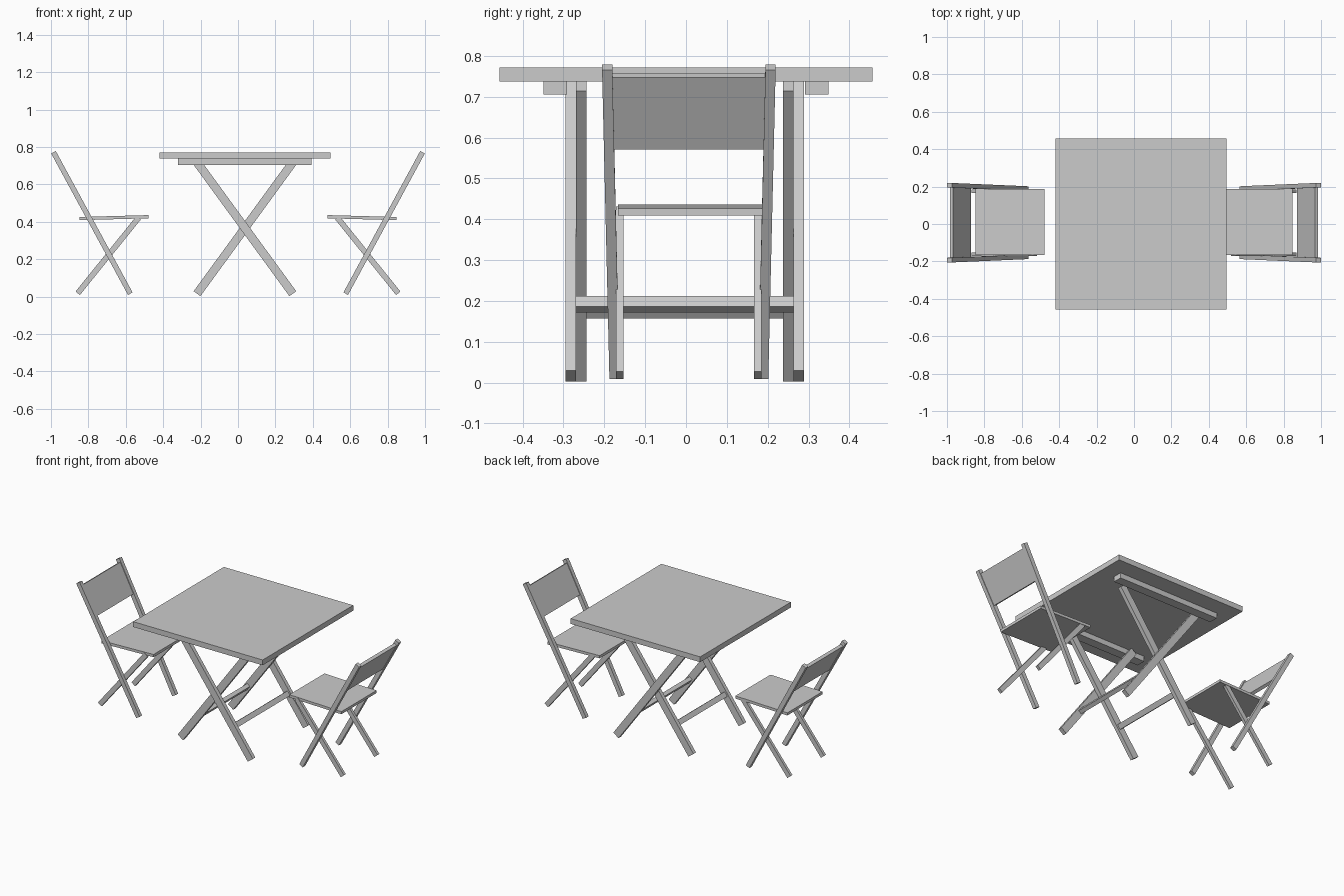
import bpy
from mathutils import Matrix, Vector

cube = bpy.data.objects.get("Cube")
if cube:
    bpy.data.objects.remove(cube, do_unlink=True)

grey = bpy.data.materials.new("plain grey")
grey.use_nodes = True
GREY = (0.6, 0.6, 0.6, 1)
grey.diffuse_color = GREY
grey.node_tree.nodes["Principled BSDF"].inputs["Base Color"].default_value = GREY


def beam(name, start, end, thick, width):
    """Box running from start to end; thick lies in the x-z plane, width along y."""
    start, end = Vector(start), Vector(end)
    along = (end - start).normalized()
    across = Vector((0, 1, 0)).cross(along).normalized()
    side = along.cross(across)
    bpy.ops.mesh.primitive_cube_add(size=1)
    ob = bpy.context.object
    ob.name = ob.data.name = name
    frame = Matrix((across * thick, side * width, along * (end - start).length)).transposed()
    ob.data.transform(Matrix.Translation((start + end) / 2) @ frame.to_4x4())
    ob.data.materials.append(grey)
    return ob


def slab(name, x, y, z):
    """Upright box given by its ranges on each axis."""
    ym = sum(y) / 2
    return beam(name, (sum(x) / 2, ym, z[0]), (sum(x) / 2, ym, z[1]), x[1] - x[0], y[1] - y[0])


# Table
MID = 0.037
slab("table_top", (-0.42, 0.494), (-0.457, 0.457), (0.738, 0.772))
for tag, s in (("front", -1), ("back", 1)):
    y = sorted((s * 0.291, s * 0.349))
    slab("apron_" + tag, (-0.32, 0.392), y, (0.705, 0.738))

# Two crossing leg frames: the outer one leans left, the inner one right
for tag, lean, leg_y, bar_z in (("outer", -1, 0.279, 0.192), ("inner", 1, 0.2535, 0.177)):
    def on_leg(z, y):
        return (MID - lean * (0.256 - (z - 0.016) / 1.371), y - 0.003, z)
    for end, s in (("front", -1), ("back", 1)):
        beam(f"table_leg_{tag}_{end}", on_leg(0.016, s * leg_y), on_leg(0.728, s * leg_y), 0.045, 0.025)
    a, b = Vector(on_leg(bar_z - 0.013, 0)), Vector(on_leg(bar_z + 0.013, 0))
    bar = beam(f"table_crossbar_{tag}", a, b, 0.024, 2 * leg_y - 0.025)

# Two facing chairs
YC = 0.007
for tag, m in (("left", 1), ("right", -1)):
    def back_line(z, y):
        return (m * (0.576 + (z - 0.016) * 0.543), YC + y, z)
    for end, s in (("front", -1), ("back", 1)):
        beam(f"{tag}_chair_long_leg_{end}", back_line(0.016, s * 0.182), back_line(0.772, s * 0.2), 0.028, 0.025)
        beam(f"{tag}_chair_short_leg_{end}", (m * 0.857, YC + s * 0.169, 0.018),
             (m * 0.531, YC + s * 0.169, 0.422), 0.03, 0.018)
    beam(f"{tag}_chair_backrest", back_line(0.576, 0), back_line(0.752, 0), 0.019, 0.376)
    beam(f"{tag}_chair_seat", (m * 0.479, YC + 0.003, 0.4275), (m * 0.847, YC + 0.003, 0.4175), 0.017, 0.354)
